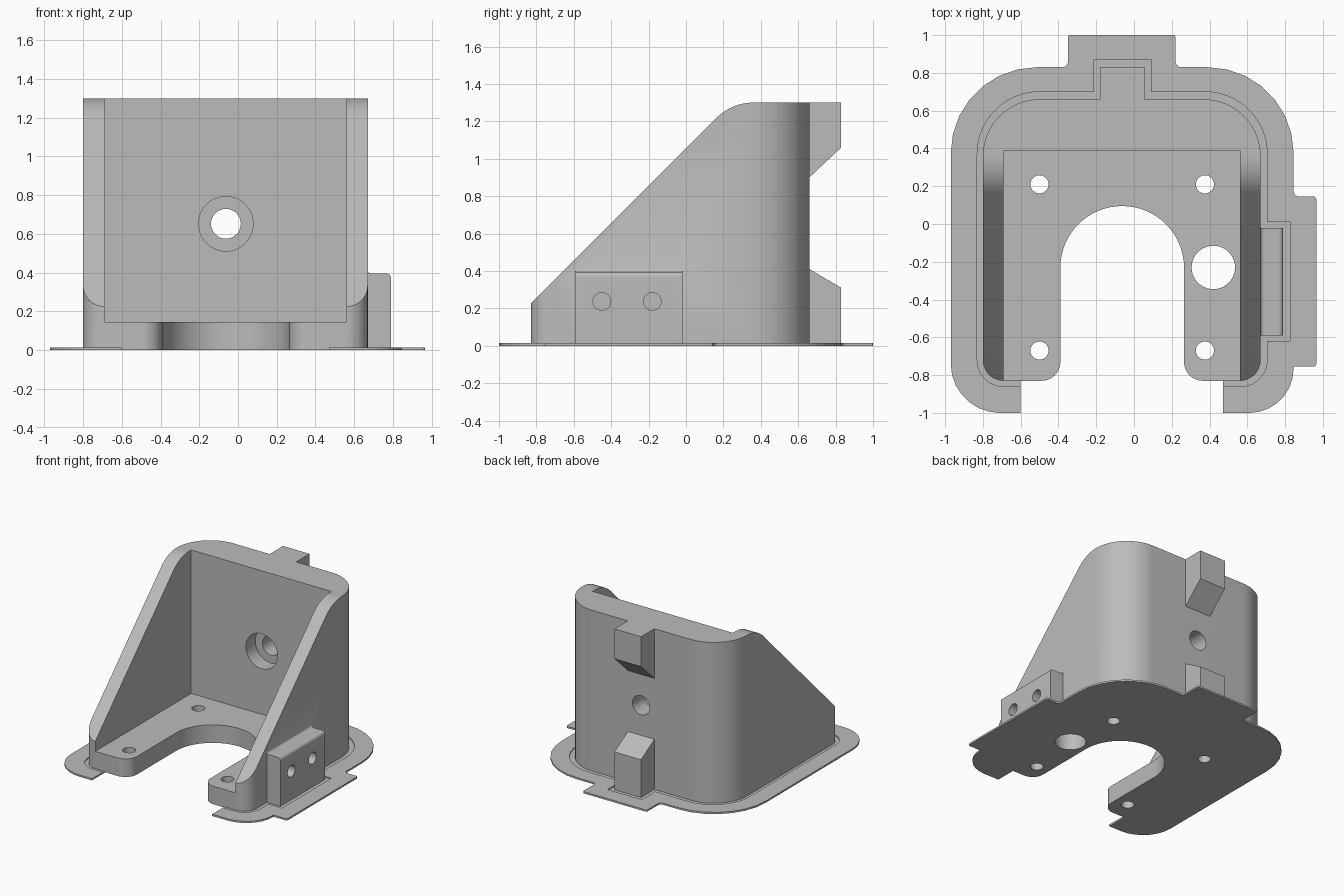
import bpy, bmesh, math
from mathutils import Vector, Matrix

cube = bpy.data.objects.get("Cube")
if cube:
    bpy.data.objects.remove(cube, do_unlink=True)

grey = bpy.data.materials.new("plain grey")
grey.use_nodes = True
grey.diffuse_color = (0.5, 0.5, 0.5, 1)
grey.node_tree.nodes["Principled BSDF"].inputs["Base Color"].default_value = (0.5, 0.5, 0.5, 1)

CX = -0.0625  # symmetry line of the bracket


def make(name, bm):
    bmesh.ops.recalc_face_normals(bm, faces=bm.faces)
    mesh = bpy.data.meshes.new(name)
    bm.to_mesh(mesh)
    bm.free()
    mesh.materials.append(grey)
    obj = bpy.data.objects.new(name, mesh)
    bpy.context.collection.objects.link(obj)
    return obj


def rounded(points, seg):
    """Outline whose corners (x, y, radius) are replaced by arcs."""
    out = []
    for i, p in enumerate(points):
        c = Vector(p[:2])
        if len(p) < 3:
            out.append(c)
            continue
        a = (Vector(points[i - 1][:2]) - c).normalized()
        b = (Vector(points[(i + 1) % len(points)][:2]) - c).normalized()
        half = a.angle(b) / 2
        centre = c + (a + b).normalized() * p[2] / math.sin(half)
        start = c + a * p[2] / math.tan(half) - centre
        sweep = (c + b * p[2] / math.tan(half) - centre).angle_signed(start)
        for k in range(seg + 1):
            out.append(centre + Matrix.Rotation(sweep * k / seg, 2) @ start)
    return out


def prism(name, points, low, high, axis="z", seg=16):
    place = {"x": lambda u, v, w: (w, u, v),
             "y": lambda u, v, w: (u, w, v),
             "z": lambda u, v, w: (u, v, w)}[axis]
    outline = rounded(points, seg)
    bm = bmesh.new()
    bottom = [bm.verts.new(place(p.x, p.y, low)) for p in outline]
    top = [bm.verts.new(place(p.x, p.y, high)) for p in outline]
    bm.faces.new(bottom)
    bm.faces.new(top)
    for i in range(len(outline)):
        bm.faces.new((bottom[i - 1], bottom[i], top[i], top[i - 1]))
    return make(name, bm)


def rod(u, v, radius, low, high, axis="z"):
    ring = [(u + radius * math.cos(math.tau * k / 40),
             v + radius * math.sin(math.tau * k / 40)) for k in range(40)]
    return prism("hole_cutter", ring, low, high, axis)


def combine(target, tool, operation):
    mod = target.modifiers.new("combine", "BOOLEAN")
    mod.operation, mod.solver, mod.object = operation, "EXACT", tool
    bpy.context.view_layer.update()
    graph = bpy.context.evaluated_depsgraph_get()
    mesh = bpy.data.meshes.new_from_object(target.evaluated_get(graph))
    target.modifiers.clear()
    target.data = mesh
    bpy.data.objects.remove(tool, do_unlink=True)


# Body: rounded block with a U-shaped opening at the front
bracket = prism("mounting_bracket", [
    (-0.8, -0.83, 0.11), (-0.39, -0.83, 0.1), (-0.39, 0.095, 0.327),
    (0.265, 0.095, 0.327), (0.265, -0.83, 0.1), (0.67, -0.83, 0.11),
    (0.67, 0.66, 0.3), (-0.8, 0.66, 0.3)], 0, 1.5)

# Open cavity between the side walls
combine(bracket, prism("cavity_cutter", [
    (-0.69, -2), (0.56, -2), (0.56, 0.39), (-0.69, 0.39)], 0.145, 2), "DIFFERENCE")

# Sloped side walls with a rounded shoulder and level top
combine(bracket, prism("slope_cutter", [
    (-1.2, -0.145), (0.245, 1.3, 0.278), (0.9, 1.3), (0.9, 2), (-1.2, 2)],
    -2, 2, "x"), "DIFFERENCE")

# Back lugs, upper and lower
for profile in ([(0.6, 1.3), (0.6, 0.844), (0.83, 1.06), (0.83, 1.3)],
                [(0.6, 0), (0.83, 0), (0.83, 0.31), (0.6, 0.445)]):
    combine(bracket, prism("back_lug", profile, CX - 0.118, CX + 0.118, "x"), "UNION")

# Side block on the model's left wall, blended into the wall at its top
combine(bracket, prism("side_block", [
    (0.6, 0), (0.79, 0), (0.79, 0.395, 0.025), (0.669, 0.395, 0.02),
    (0.669, 0.45), (0.6, 0.45)], -0.59, -0.02, "y", 6), "UNION")

# Thin brim with a shallow groove around the body
brim = prism("brim", [
    (-0.97, -1, 0.26), (-0.6, -1), (-0.6, 0.4), (0.47, 0.4), (0.47, -1),
    (0.845, -1, 0.235), (0.845, -0.755), (0.965, -0.755, 0.015),
    (0.965, 0.145, 0.015), (0.845, 0.145, 0.03), (0.845, 0.83, 0.455),
    (0.22, 0.83, 0.03), (0.22, 1, 0.012), (-0.35, 1, 0.012),
    (-0.35, 0.83, 0.03), (-0.97, 0.83, 0.455)], 0, 0.014, seg=7)
combine(brim, prism("groove_cutter", [
    (-0.83, -0.86, 0.14), (0.705, -0.86, 0.14), (0.705, -0.62), (0.825, -0.62),
    (0.825, 0.01), (0.705, 0.01), (0.705, 0.7, 0.33), (0.09, 0.7), (0.09, 0.87),
    (-0.215, 0.87), (-0.215, 0.7), (-0.83, 0.7, 0.33)], 0.006, 0.5), "DIFFERENCE")
combine(bracket, brim, "UNION")

# Floor screw holes and the larger cable hole
for side in (-1, 1):
    for y in (0.21, -0.67):
        combine(bracket, rod(CX + side * 0.438, y, 0.048, -1, 0.3), "DIFFERENCE")
combine(bracket, rod(0.42, -0.23, 0.115, -1, 0.3), "DIFFERENCE")

# Back wall hole with a counterbore on the inside
combine(bracket, rod(CX, 0.652, 0.077, 0.2, 1, "y"), "DIFFERENCE")
combine(bracket, rod(CX, 0.652, 0.141, 0.2, 0.51, "y"), "DIFFERENCE")

# Screw holes in the side block
for y in (-0.45, -0.18):
    combine(bracket, rod(y, 0.237, 0.047, 0.6, 1, "x"), "DIFFERENCE")

bpy.ops.object.select_all(action="DESELECT")
bracket.select_set(True)
bpy.context.view_layer.objects.active = bracket
bpy.ops.object.shade_smooth_by_angle(angle=math.radians(30))
